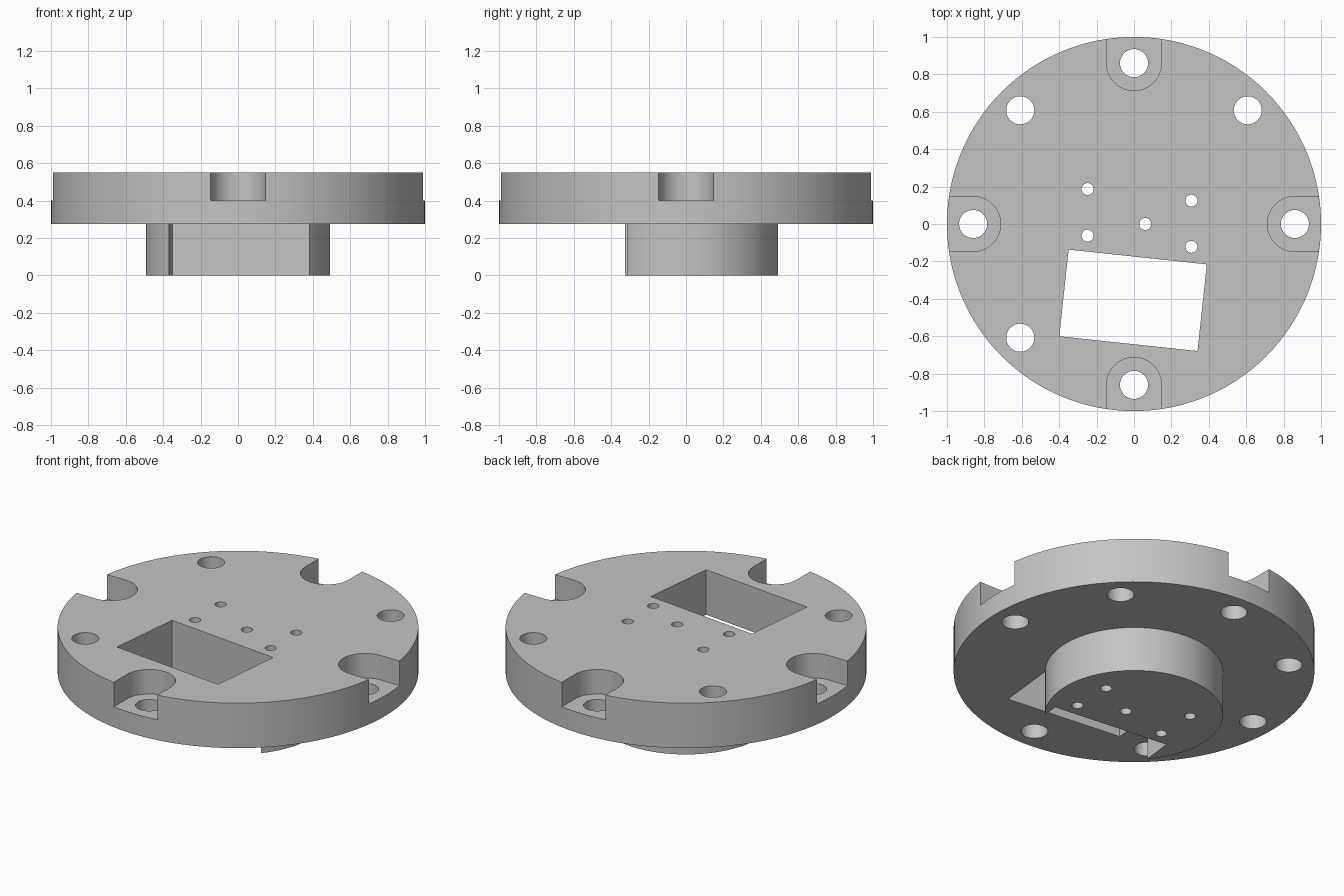
import bpy, math
from mathutils import Matrix, Vector

cube = bpy.data.objects.get("Cube")
if cube:
    bpy.data.objects.remove(cube, do_unlink=True)

BASE, TOP, SLOT_FLOOR = 0.275, 0.55, 0.40
BOSS_R, BOLT_R = 0.493, 0.86

grey = bpy.data.materials.new("light grey metal")
grey.use_nodes = True
colour = (0.55, 0.55, 0.55, 1)
grey.diffuse_color = colour
grey.node_tree.nodes["Principled BSDF"].inputs["Base Color"].default_value = colour


def cylinder(name, x, y, r, z0, z1, sides=48):
    bpy.ops.mesh.primitive_cylinder_add(
        vertices=sides, radius=r, depth=z1 - z0, location=(x, y, (z0 + z1) / 2))
    obj = bpy.context.object
    obj.name = name
    return obj


def box(name, centre, size, angle=0):
    bpy.ops.mesh.primitive_cube_add(size=1, location=centre, rotation=(0, 0, angle))
    obj = bpy.context.object
    obj.name = name
    obj.scale = size
    return obj


def combine(target, other, operation):
    mod = target.modifiers.new(operation.lower(), 'BOOLEAN')
    mod.operation = operation
    mod.solver = 'EXACT'
    mod.object = other
    other.hide_render = True
    bpy.context.view_layer.objects.active = target
    bpy.ops.object.modifier_apply(modifier=mod.name)
    bpy.data.objects.remove(other, do_unlink=True)


def drill(x, y, r, sides):
    combine(flange, cylinder("hole_cutter", x, y, r, -0.1, 0.7, sides), 'DIFFERENCE')


# Round plate with a smaller boss underneath
flange = cylinder("mounting_flange", 0, 0, 1, BASE, TOP, 160)
combine(flange, cylinder("boss", 0, 0, BOSS_R, 0, 0.4, 128), 'UNION')

# Tilted rectangular window through plate and boss
window = box("window_cutter", (-0.005, -0.408, 0.3), (0.743, 0.466, 1), math.radians(-6.1))
combine(flange, window, 'DIFFERENCE')

# Open-ended rim slots, each with a bolt hole
for i in range(4):
    angle = i * math.pi / 2
    d = Vector((math.cos(angle), math.sin(angle), 0))
    slot = cylinder("slot_cutter", *(d * BOLT_R).xy, 0.147, SLOT_FLOOR, 0.7, 64)
    mouth = box("slot_mouth", d * (BOLT_R + 0.15) + Vector((0, 0, (SLOT_FLOOR + 0.7) / 2)),
                (0.3, 0.294, 0.7 - SLOT_FLOOR), angle)
    combine(slot, mouth, 'UNION')
    combine(flange, slot, 'DIFFERENCE')
    drill(*(d * BOLT_R).xy, 0.075, 48)

# Three diagonal bolt holes
for sx, sy in ((-1, 1), (1, 1), (-1, -1)):
    drill(sx * 0.608, sy * 0.608, 0.075, 48)

# Small screw holes
for x, y in ((-0.248, 0.187), (-0.248, -0.062), (0.307, 0.125), (0.307, -0.122), (0.06, 0)):
    drill(x, y, 0.032, 32)

flange.data.materials.clear()
flange.data.materials.append(grey)
bpy.ops.object.select_all(action='DESELECT')
flange.select_set(True)
bpy.context.view_layer.objects.active = flange
bpy.ops.object.transform_apply(location=True, rotation=True, scale=True)
bpy.ops.object.shade_smooth_by_angle(angle=math.radians(30))
